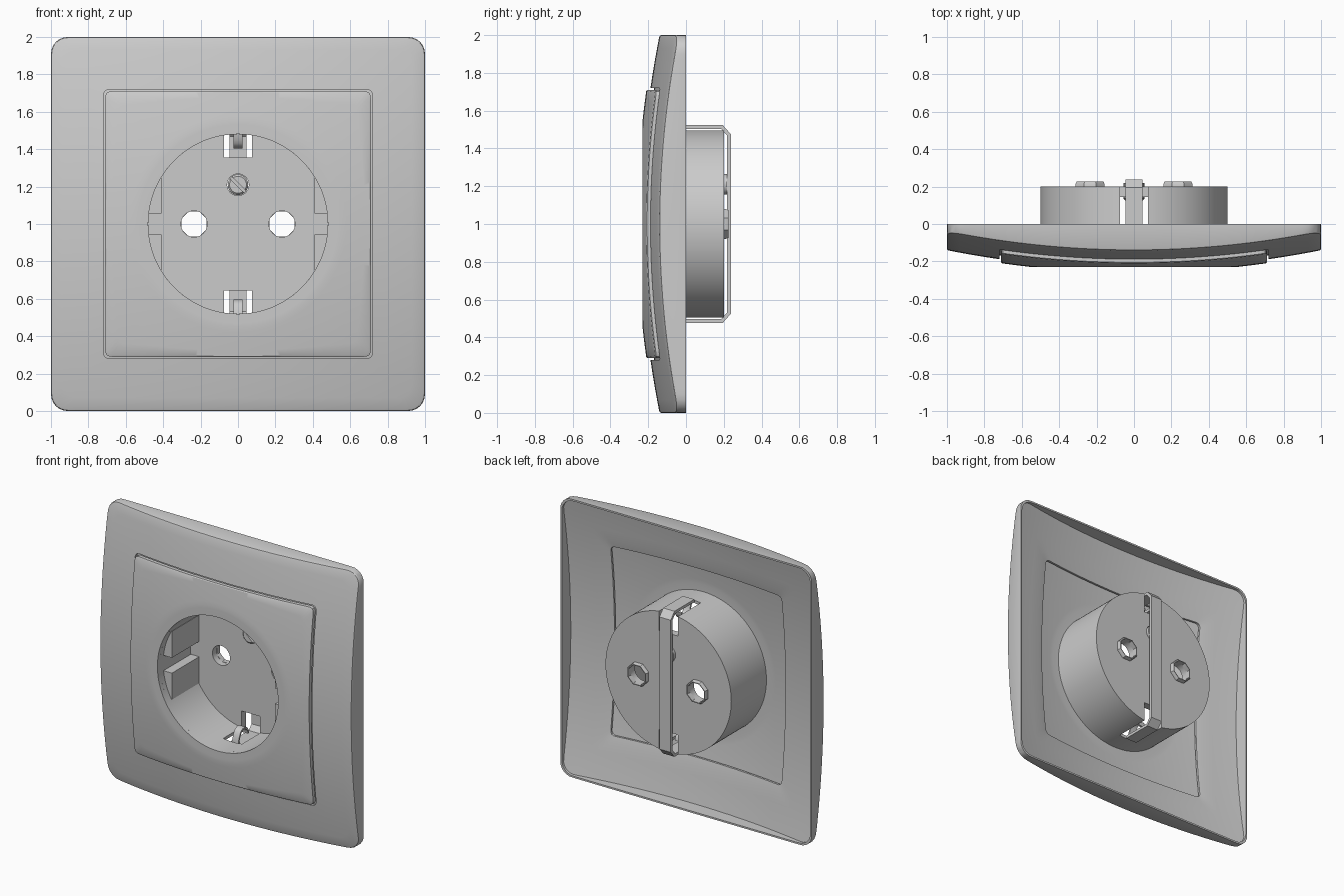
import bpy, bmesh, math
from mathutils import Vector

if "Cube" in bpy.data.objects:
    bpy.data.objects.remove(bpy.data.objects["Cube"])

N = 360      # points around each square loop
CZ = 1.0     # height of the plate centre


def finish(name, bm, smooth=True):
    bmesh.ops.recalc_face_normals(bm, faces=bm.faces)
    me = bpy.data.meshes.new(name)
    bm.to_mesh(me)
    bm.free()
    ob = bpy.data.objects.new(name, me)
    bpy.context.collection.objects.link(ob)
    bpy.ops.object.select_all(action='DESELECT')
    ob.select_set(True)
    bpy.context.view_layer.objects.active = ob
    if smooth:
        bpy.ops.object.shade_smooth_by_angle(angle=math.radians(30))
    return ob


def loft(name, rings, closed=True):
    """Skin a list of rings; closed joins last to first, otherwise the ends are capped."""
    bm = bmesh.new()
    vs = [[bm.verts.new((x, y, z + CZ)) for x, y, z in r] for r in rings]
    n = len(vs[0])
    pairs = list(zip(vs, vs[1:])) + ([(vs[-1], vs[0])] if closed else [])
    for a, b in pairs:
        for i in range(n):
            j = (i + 1) % n
            bm.faces.new((a[i], a[j], b[j], b[i]))
    if not closed:
        bm.faces.new(vs[0])
        bm.faces.new(vs[-1])
    return finish(name, bm)


def square_radius(a, h, r):
    c, s = abs(math.cos(a)), abs(math.sin(a))
    t = h / max(c, s)
    k = h - r
    if c * t > k and s * t > k:
        b = k * (c + s)
        t = b + math.sqrt(max(0, b * b - 2 * k * k + r * r))
    return t


def ring(yfun, h=1.0, r=0.05, circle=0.0, t=1.0):
    """Ring between a circle (t=0) and a rounded square (t=1)."""
    out = []
    for i in range(N):
        a = 2 * math.pi * i / N
        q = (1 - t) * circle + t * square_radius(a, h, r)
        out.append((q * math.cos(a), yfun(q * q), q * math.sin(a)))
    return out


def lathe(name, profile, n=96, x=0, z=0, closed=True, phase=0.0):
    return loft(name, [[(x + r * math.cos(2 * math.pi * i / n + phase), y,
                         z + r * math.sin(2 * math.pi * i / n + phase)) for i in range(n)]
                       for r, y in profile], closed)


def box(name, x0, x1, y0, y1, z0, z1):
    return loft(name, [[(x0, y, z0), (x1, y, z0), (x1, y, z1), (x0, y, z1)]
                       for y in (y0, y1)], False)


def cut(target, cutters):
    for c in cutters:
        c.hide_render = True
        m = target.modifiers.new("cut", 'BOOLEAN')
        m.operation, m.solver, m.object = 'DIFFERENCE', 'EXACT', c
        bpy.context.view_layer.objects.active = target
        bpy.ops.object.modifier_apply(modifier=m.name)
        bpy.data.objects.remove(c)
    bpy.ops.object.select_all(action='DESELECT')
    target.select_set(True)
    bpy.ops.object.shade_smooth_by_angle(angle=math.radians(30))


def strip(name, path, half, thick):
    """Bent metal strip following (y, z) points, thickened inward."""
    pts = [Vector(p) for p in path]
    rings = []
    for i, p in enumerate(pts):
        d0 = (p - pts[i - 1]).normalized() if i else None
        d1 = (pts[i + 1] - p).normalized() if i < len(pts) - 1 else None
        d0, d1 = d0 or d1, d1 or d0
        d = (d0 + d1).normalized()
        q = p + Vector((-d.y, d.x)) * thick / max(0.4, d.dot(d0))
        rings.append([(-half, p.x, p.y), (half, p.x, p.y), (half, q.x, q.y), (-half, q.x, q.y)])
    return loft(name, rings, False)


# Outer domed frame
def dome(off):
    return lambda q: min(0.0, -0.24 + 0.1 * q + off)


R = 0.09
rings = [ring(lambda q: 0.0, 1, R), ring(dome(0.008), 1, R), ring(dome(0.002), 0.997, R), ring(dome(0), 0.99, R)]
rings += [ring(dome(0), h, 0.03 + (h - 0.72) * 0.2) for h in (0.93, 0.86, 0.79, 0.72)]
rings += [ring(dome(0.02), 0.72, 0.03), ring(dome(0.02), 0.68, 0.03), ring(dome(0.035), 0.68, 0.03)]
rings += [ring(dome(0.04), h, 0.03 + (h - 0.72) * 0.2) for h in (0.73, 0.8, 0.87, 0.93)]
rings += [ring(dome(0.04), 0.988, R), ring(lambda q: 0.0, 0.988, R)]
loft("outer_frame", rings)


# Centre panel, flattened around the round opening
def panel_y(off):
    return lambda q: max(-0.23, -0.26 + 0.1 * q) + off


H, PR = 0.71, 0.03
front = [ring(panel_y(0), circle=c, t=0) for c in (0.48, 0.53, 0.55, 0.58)]
front += [ring(panel_y(0), H, PR, 0.58, t) for t in (0.25, 0.5, 0.75, 0.96)]
front += [ring(panel_y(0.004), H, PR)]
back = [ring(panel_y(0.03), H, PR, 0.58, t) for t in (1, 0.75, 0.5, 0.25, 0)]
back += [ring(panel_y(0.03), circle=c, t=0) for c in (0.55, 0.48)]
loft("centre_panel", front + back)

# Round socket cup with its openings
cup = lathe("socket_cup", [(0.48, -0.201), (0.48, 0.145), (0.001, 0.145), (0.001, 0.2),
                           (0.5, 0.2), (0.5, -0.201)], 128)
bpy.data.objects.remove(cup)
cup = lathe("socket_cup", [(0.5, -0.201), (0.5, 0.2)], 128, closed=False)
cutters = [lathe("cup_hollow", [(0.48, -0.4), (0.48, 0.145)], 128, closed=False)]
for s in (-1, 1):
    cutters.append(lathe("pin_hole", [(0.07, 0), (0.07, 0.4)], 40, x=0.235 * s, closed=False))
    lo, hi = sorted((0.355 * s, 0.6 * s))
    cutters.append(box("earth_slot", -0.075, 0.075, -0.06, 0.4, lo, hi))
cutters.append(lathe("screw_hole", [(0.058, 0), (0.058, 0.4)], 40, z=0.21, closed=False))
cut(cup, cutters)

# Guide ribs inside the cup, two on each side
for sx in (-1, 1):
    for sz in (-1, 1):
        arc = [0.055 + 0.19 * i / 6 for i in range(7)]
        pts = [(sx * math.sqrt(0.485 ** 2 - z * z), sz * z) for z in arc]
        pts += [(sx * 0.41, sz * 0.245), (sx * 0.41, sz * 0.055)]
        loft("guide_rib", [[(x, y, z) for x, z in pts] for y in (-0.165, 0.15)], False)

# Raised collars behind the pin holes
for sx in (-1, 1):
    lathe("pin_collar", [(0.072, 0.19), (0.085, 0.19), (0.085, 0.212), (0.078, 0.226), (0.072, 0.226)],
          8, x=0.235 * sx, phase=math.pi / 8)

# Slotted screw
screw = lathe("screw", [(0.045, 0.125), (0.055, 0.135), (0.055, 0.218)], 40, z=0.21, closed=False)
c, d = 0.0057, 0.05
slot = loft("slot_cutter", [[(-d - c, y, 0.21 + d - c), (-d + c, y, 0.21 + d + c),
                             (d + c, y, 0.21 - d + c), (d - c, y, 0.21 - d - c)]
                            for y in (0.1, 0.15)], False)
cut(screw, [slot])

# Earth bracket wrapped around the back
strip("earth_bracket", [(-0.03, -0.523), (0.195, -0.523), (0.238, -0.475),
                        (0.238, 0.475), (0.195, 0.523), (-0.03, 0.523)], 0.045, 0.02)

# Curled earth contacts reaching into the cup
for s in (-1, 1):
    curl = [(-0.03, 0.515), (-0.03, 0.48)]
    curl += [(0.035 - 0.055 * math.cos(a), 0.465 - 0.06 * math.sin(a))
             for a in [math.pi * i / 10 for i in range(1, 11)]]
    strip("earth_contact", [(y, z * s) for y, z in curl], 0.025, 0.012 * s)
